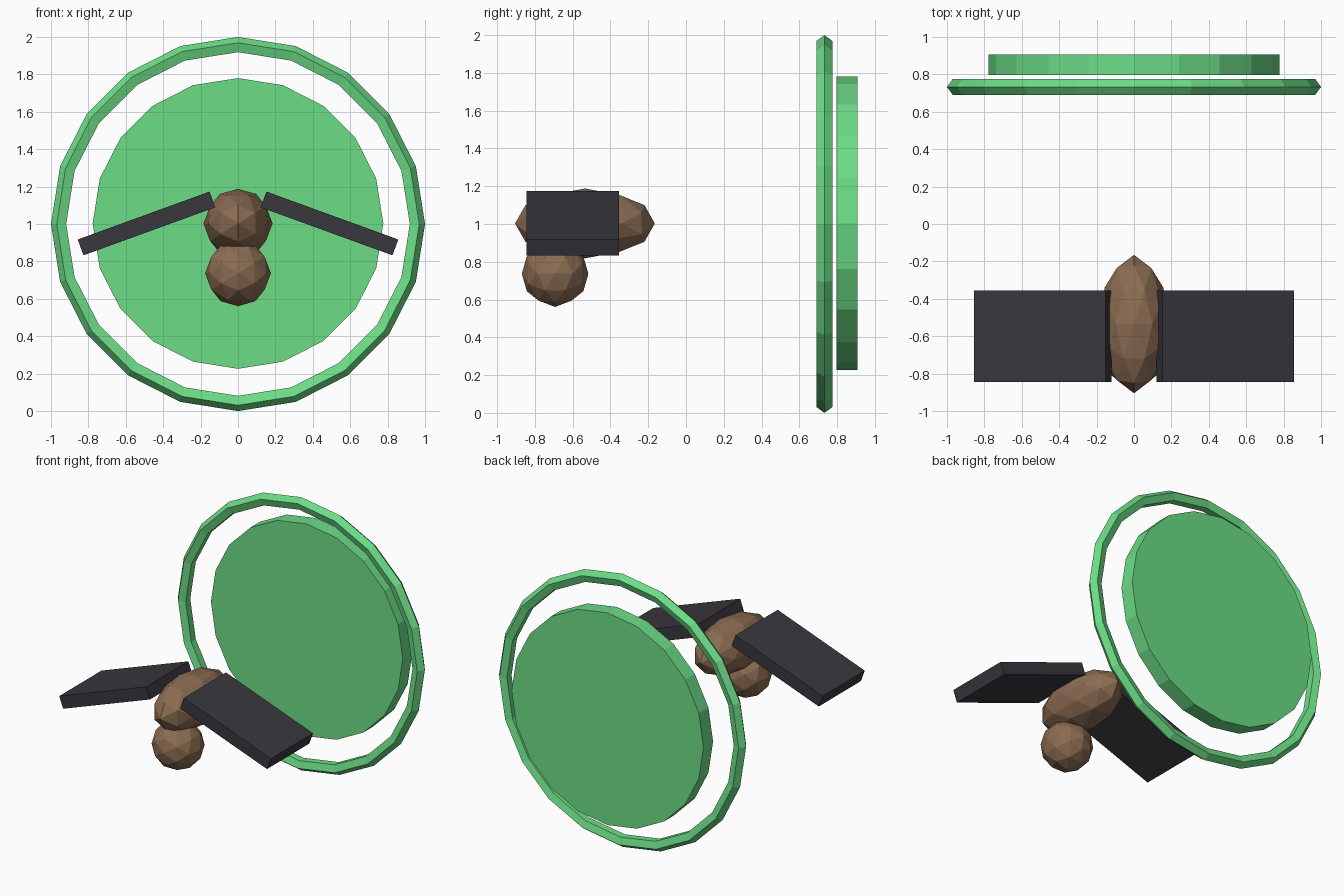
import bpy
import math

if "Cube" in bpy.data.objects:
    bpy.data.objects.remove(bpy.data.objects["Cube"])


def material(name, rgb):
    m = bpy.data.materials.new(name)
    m.diffuse_color = (*rgb, 1)
    m.use_nodes = True
    m.node_tree.nodes["Principled BSDF"].inputs["Base Color"].default_value = m.diffuse_color
    return m


GREEN = material("green", (0.15, 0.72, 0.24))
BROWN = material("brown", (0.26, 0.15, 0.085))
DARK = material("dark", (0.04, 0.038, 0.047))


def finish(name, mat, scale=(1, 1, 1)):
    ob = bpy.context.object
    ob.name = name
    ob.scale = scale
    bpy.ops.object.transform_apply(location=False, rotation=False, scale=True)
    ob.data.materials.append(mat)
    return ob


def faceted_ball(name, loc, radii):
    # Icosphere turned so that a vertex lies on each axis, then stretched
    bpy.ops.mesh.primitive_ico_sphere_add(
        subdivisions=2, radius=1, location=loc,
        rotation=(0, -math.atan2(1, (1 + math.sqrt(5)) / 2), 0))
    bpy.ops.object.transform_apply(location=False, rotation=True, scale=False)
    return finish(name, BROWN, radii)


# Body and the head hanging below its front
faceted_ball("body", (0, -0.535, 1.003), (0.185, 0.37, 0.185))
faceted_ball("head", (0, -0.693, 0.737), (0.176, 0.176, 0.176))

# Pair of drooping slab wings
for side, name in ((-1, "wing_left"), (1, "wing_right")):
    bpy.ops.mesh.primitive_cube_add(
        size=1, location=(side * 0.489, -0.60, 1.003),
        rotation=(0, side * math.radians(20), 0))
    bpy.ops.object.transform_apply(location=False, rotation=False, scale=True)
    finish(name, DARK, (0.75, 0.488, 0.09))

# Ring with a five-sided section, standing upright
bpy.ops.mesh.primitive_torus_add(
    major_segments=20, minor_segments=5, major_radius=0.955,
    minor_radius=0.045, location=(0, 0.733, 1), rotation=(math.pi / 2, 0, 0))
finish("ring", GREEN)

# Thick disc behind the ring
bpy.ops.mesh.primitive_cylinder_add(
    vertices=20, radius=0.777, depth=0.111, location=(0, 0.852, 1.003),
    rotation=(math.pi / 2, 0, 0))
finish("disc", GREEN)

for ob in bpy.data.objects:
    for p in ob.data.polygons:
        p.use_smooth = False
